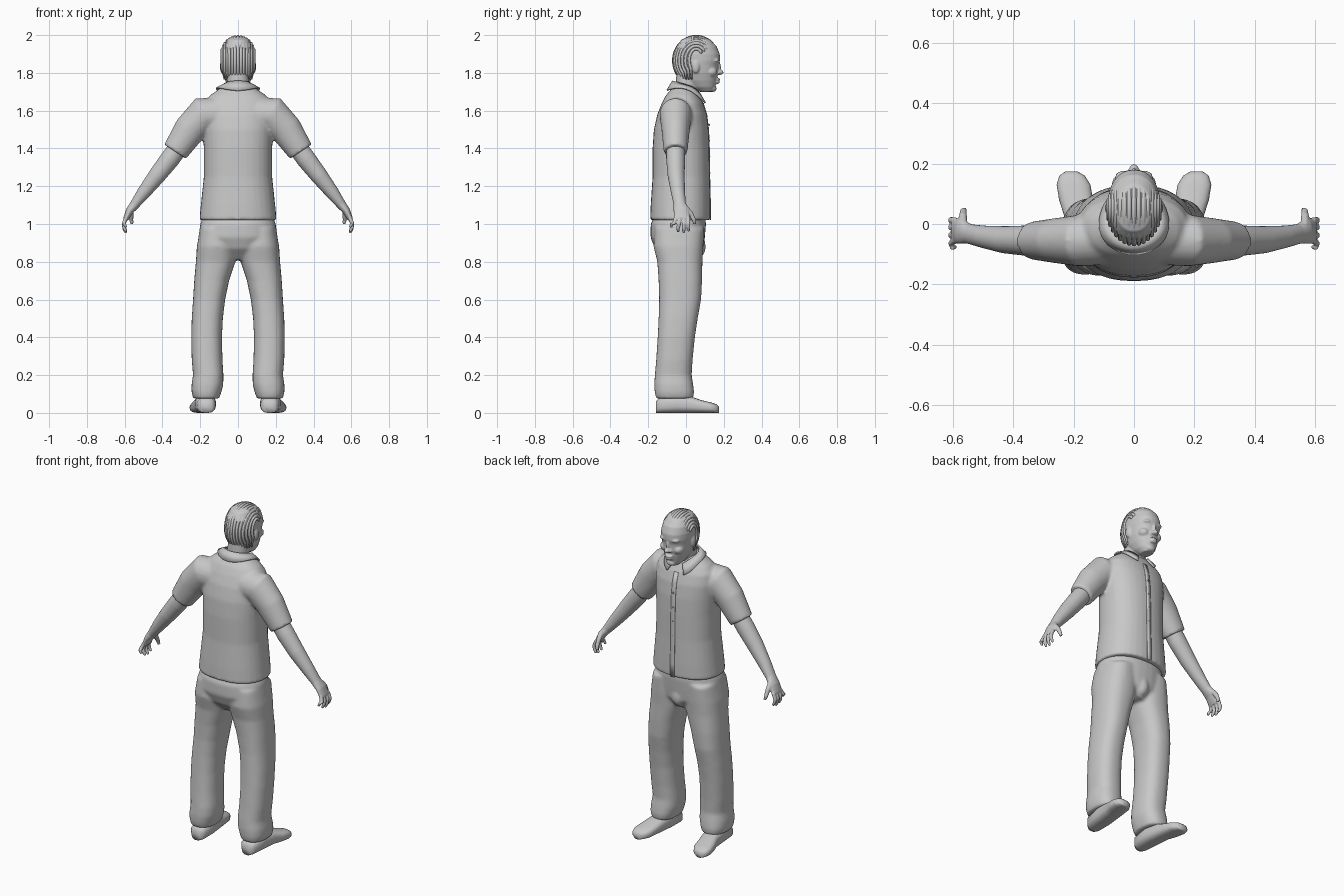
import bpy, bmesh
from math import sin, cos, pi, radians
from mathutils import Vector, Matrix

if "Cube" in bpy.data.objects:
    bpy.data.objects.remove(bpy.data.objects["Cube"])

grey = bpy.data.materials.new("plain grey")
grey.use_nodes = True
GREY = (0.58, 0.58, 0.58, 1)
grey.diffuse_color = GREY
grey.node_tree.nodes["Principled BSDF"].inputs["Base Color"].default_value = GREY


def finish(name, bm, voxel=0.0, soften=4):
    """Turn a bmesh into a smooth object, fusing its volumes if voxel is set."""
    bmesh.ops.recalc_face_normals(bm, faces=bm.faces)
    me = bpy.data.meshes.new(name)
    bm.to_mesh(me)
    bm.free()
    me.materials.append(grey)
    me.polygons.foreach_set("use_smooth", [True] * len(me.polygons))
    ob = bpy.data.objects.new(name, me)
    bpy.context.collection.objects.link(ob)
    if voxel:
        r = ob.modifiers.new("fuse", 'REMESH')
        r.mode = 'VOXEL'
        r.voxel_size = voxel
        r.use_smooth_shade = True
        s = ob.modifiers.new("soften", 'SMOOTH')
        s.factor = 0.5
        s.iterations = soften
    return ob


def spow(v, p):
    return abs(v) ** p * (1 if v >= 0 else -1)


def loft(bm, rings, power=2.2, n=32):
    """Skin closed superellipse rings given as (centre, half axis u, half axis v)."""
    loops = []
    for c, u, v in rings:
        loops.append([bm.verts.new(Vector(c) + Vector(u) * spow(cos(2 * pi * i / n), 2 / power)
                                   + Vector(v) * spow(sin(2 * pi * i / n), 2 / power)) for i in range(n)])
    for a, b in zip(loops, loops[1:]):
        for i in range(n):
            bm.faces.new((a[i], a[(i + 1) % n], b[(i + 1) % n], b[i]))
    bm.faces.new(loops[0])
    bm.faces.new(loops[-1])


def stack(bm, levels, power=2.2):
    """Horizontal rings from (z, x min, x max, y min, y max)."""
    loft(bm, [(((a + b) / 2, (c + d) / 2, z), ((b - a) / 2, 0, 0), (0, (d - c) / 2, 0))
              for z, a, b, c, d in levels], power)


def limb(bm, path, n=24):
    """Tube along points (x, y, z, thickness in the xz plane, half depth)."""
    pts = [Vector(p[:3]) for p in path]
    rings = []
    for i, p in enumerate(path):
        t = (pts[min(i + 1, len(pts) - 1)] - pts[max(i - 1, 0)]).normalized()
        u = Vector((0, 1, 0)).cross(t).normalized()
        rings.append((pts[i], u * p[3], t.cross(u) * p[4]))
    loft(bm, rings, 2, n)


def blob(bm, c, r):
    bmesh.ops.create_uvsphere(bm, u_segments=20, v_segments=12, radius=1,
                              matrix=Matrix.Translation(c) @ Matrix.Diagonal((*r, 1)))


def flip(rows, s):
    return [(r[0] * s, *r[1:]) for r in rows]


SIDES = (("left", 1), ("right", -1))

# Shirt: torso with both short sleeves fused on
TORSO = [(1.02, .205, -.19, .13), (1.1, .197, -.187, .13), (1.25, .181, -.177, .126),
         (1.4, .181, -.177, .124), (1.5, .186, -.17, .12), (1.58, .19, -.152, .11),
         (1.64, .18, -.128, .092), (1.68, .15, -.107, .07), (1.725, .085, -.07, .045)]
SLEEVE = [(.08, -.05, 1.58, .09, .085), (.185, -.055, 1.578, .096, .085),
          (.255, -.055, 1.5, .085, .075), (.333, -.055, 1.383, .069, .063)]
bm = bmesh.new()
stack(bm, [(z, -x, x, a, b) for z, x, a, b in TORSO], 2.3)
for _, s in SIDES:
    limb(bm, flip(SLEEVE, s))
finish("shirt", bm, .009, 5)

# Button placket: thin strip down the chest, with small buttons
bm = bmesh.new()
rows = [[bm.verts.new((x, b + .002, z)) for x in (-.014, .014)] for z, _, _, b in TORSO[:7]]
for a, b in zip(rows, rows[1:]):
    bm.faces.new((a[0], a[1], b[1], b[0]))
finish("button_placket", bm).modifiers.new("thickness", 'SOLIDIFY').thickness = .004
bm = bmesh.new()
for i in range(6):
    blob(bm, (0, .126 - .0008 * i, 1.1 + .085 * i), (.005, .005, .005))
finish("buttons", bm)

# Collar: folded band, open at the chest with two points
bm = bmesh.new()
prev = None
for i in range(41):
    t = radians(22 + 316 * i / 40)
    s, c = sin(t), cos(t)
    point = max(0, c) ** 3
    inner = bm.verts.new((.073 * s, .074 * c + .004, 1.735 - .022 * c - .03 * point))
    outer = bm.verts.new((.115 * s + .04 * s * point, .1 * c + .012 * point,
                          1.677 - .03 * c + .038 * s * s - .018 * point))
    if prev:
        bm.faces.new((prev[0], inner, outer, prev[1]))
    prev = (inner, outer)
collar = finish("collar", bm).modifiers.new("thickness", 'SOLIDIFY')
collar.thickness = .008
collar.offset = 0

# Trousers: seat and both legs fused together
SEAT = [(1.06, .18, -.16, .1), (1.0, .2, -.187, .106), (.93, .21, -.188, .1),
        (.87, .18, -.165, .094), (.81, .07, -.11, .06)]
LEG = [(.98, .02, .2, -.165, .095), (.88, .003, .218, -.172, .092), (.8, .014, .223, -.152, .087),
       (.7, .047, .232, -.145, .085), (.6, .068, .238, -.142, .08), (.5, .08, .245, -.145, .062),
       (.4, .085, .248, -.15, .047), (.28, .082, .245, -.158, .035), (.2, .077, .238, -.165, .03),
       (.15, .078, .246, -.168, .038), (.11, .088, .246, -.166, .043), (.075, .1, .237, -.158, .038)]
bm = bmesh.new()
stack(bm, [(z, -x, x, a, b) for z, x, a, b in SEAT])
for _, s in SIDES:
    stack(bm, [(z, a * s, b * s, c, d) for z, a, b, c, d in LEG], 2.4)
blob(bm, (0, .065, .88), (.04, .04, .06))
finish("trousers", bm, .009, 5)

# Shoes: cross-sections from heel to toe (y, centre x, half width, height)
SHOE = [(-.16, .168, .03, .06), (-.14, .168, .048, .08), (-.05, .172, .055, .095),
        (.03, .18, .052, .085), (.08, .192, .056, .068), (.13, .2, .056, .056),
        (.16, .205, .042, .046), (.174, .207, .02, .034)]
# Bare arms with a palm, four curled fingers and a thumb
ARM = [(.29, -.055, 1.44, .05, .05), (.36, -.055, 1.345, .052, .05), (.43, -.052, 1.255, .046, .045),
       (.5, -.042, 1.165, .036, .037), (.545, -.033, 1.105, .026, .033),
       (.573, -.024, 1.07, .021, .042), (.595, -.022, 1.025, .014, .043)]
for side, s in SIDES:
    bm = bmesh.new()
    loft(bm, [((x * s, y, h / 2), (w, 0, 0), (0, 0, h / 2)) for y, x, w, h in SHOE], 2.7)
    finish(side + "_shoe", bm)

    bm = bmesh.new()
    limb(bm, flip(ARM, s))
    for base, tip, low in ((.012, .014, .962), (-.01, -.012, .952), (-.033, -.042, .958), (-.053, -.077, .982)):
        finger = [(.592, base, 1.035, .011, .011), (.606, (base + tip) / 2, 1.0, .0105, .0105),
                  (.602, tip, low + .02, .0095, .0095), (.592, tip, low, .007, .007)]
        limb(bm, flip(finger, s), 12)
    thumb = [(.565, -.005, 1.09, .014, .014), (.566, .025, 1.055, .0135, .0135),
             (.565, .043, 1.02, .011, .011), (.56, .047, 1.0, .008, .008)]
    limb(bm, flip(thumb, s), 12)
    finish(side + "_arm", bm, .004, 4)

# Head and neck fused with the facial features
HEAD = [(1.99, .035, .01, .09), (1.975, .06, -.025, .13), (1.94, .08, -.05, .163),
        (1.9, .087, -.06, .179), (1.865, .087, -.06, .18), (1.84, .085, -.058, .172),
        (1.8, .08, -.045, .17), (1.76, .068, -.02, .163), (1.725, .052, .02, .155),
        (1.7, .03, .07, .143)]
bm = bmesh.new()
stack(bm, [(z, -x, x, a, b) for z, x, a, b in HEAD])
stack(bm, [(1.64, -.07, .07, -.06, .06), (1.72, -.06, .06, -.055, .062), (1.82, -.058, .058, -.05, .09)])
blob(bm, (0, .168, 1.83), (.011, .017, .035))    # nose bridge
blob(bm, (0, .18, 1.803), (.016, .019, .014))    # nose tip
blob(bm, (0, .165, 1.766), (.027, .016, .008))   # upper lip
blob(bm, (0, .163, 1.75), (.024, .016, .009))    # lower lip
blob(bm, (0, .142, 1.717), (.028, .02, .018))    # chin
for _, s in SIDES:
    blob(bm, (.013 * s, .17, 1.8), (.011, .014, .009))     # nostril
    blob(bm, (.033 * s, .157, 1.866), (.03, .02, .012))    # brow
    blob(bm, (.043 * s, .132, 1.805), (.03, .033, .027))   # cheek
    blob(bm, (.086 * s, .052, 1.832), (.01, .02, .033))    # ear
finish("head", bm, .0045, 5)

bm = bmesh.new()
for _, s in SIDES:
    blob(bm, (.034 * s, .147, 1.84), (.016, .014, .011))
finish("eyes", bm)

# Hair: close rows swept from the forehead over the skull to the nape
bm = bmesh.new()
ROWS = 15
for i in range(ROWS):
    phi = radians(-72) + radians(144) * i / (ROWS - 1)
    x, k = .088 * sin(phi), cos(phi)
    path = []
    for j in range(25):
        t = radians(52 - 182 * j / 24)
        path.append(Vector((x, .054 + .12 * k * sin(t), 1.865 + .128 * (.25 + .75 * k) * cos(t))))
    path.append(Vector((x * .85, path[-1].y + .004, 1.765)))
    rings = []
    for j, p in enumerate(path):
        t = (path[min(j + 1, 25)] - path[max(j - 1, 0)]).normalized()
        u = Vector((1, 0, 0))
        r = .008 if 0 < j < 25 else .004
        rings.append((p, u * r, t.cross(u).normalized() * r))
    loft(bm, rings, 2, 8)
finish("hair_rows", bm)
